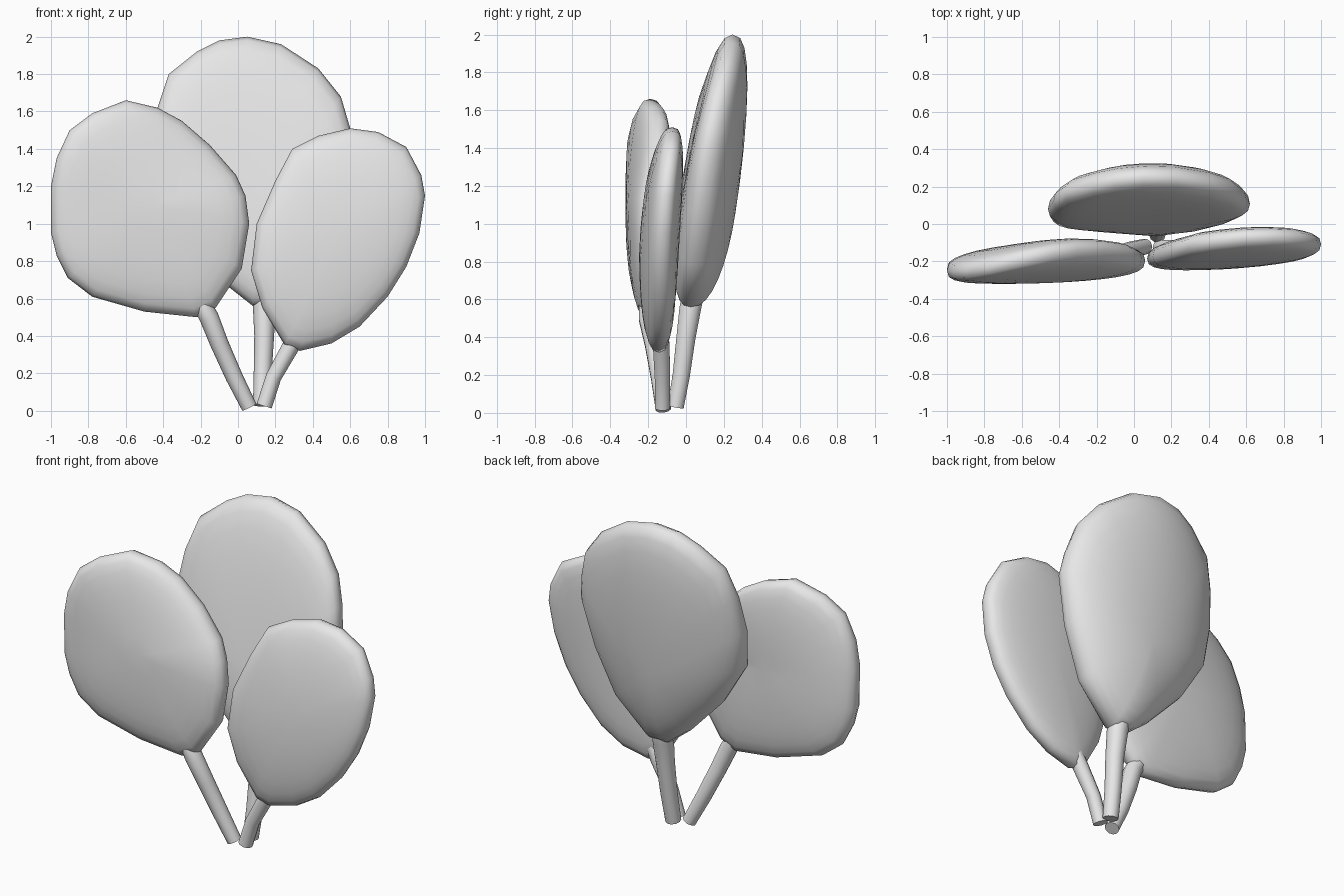
import bpy
import bmesh
import math
from mathutils import Vector

cube = bpy.data.objects.get("Cube")
if cube:
    bpy.data.objects.remove(cube, do_unlink=True)

grey = bpy.data.materials.new("Light grey")
grey.use_nodes = True
grey.diffuse_color = (0.8, 0.8, 0.8, 1)
grey.node_tree.nodes["Principled BSDF"].inputs["Base Color"].default_value = grey.diffuse_color


def finish(bm, name):
    """Turn a bmesh into a smooth-shaded grey object."""
    bmesh.ops.recalc_face_normals(bm, faces=bm.faces)
    mesh = bpy.data.meshes.new(name)
    bm.to_mesh(mesh)
    bm.free()
    mesh.materials.append(grey)
    obj = bpy.data.objects.new(name, mesh)
    bpy.context.collection.objects.link(obj)
    bpy.ops.object.select_all(action="DESELECT")
    obj.select_set(True)
    bpy.context.view_layer.objects.active = obj
    bpy.ops.object.shade_smooth_by_angle(angle=math.radians(70))


def bridge(bm, a, b):
    for i in range(len(a)):
        j = (i + 1) % len(a)
        bm.faces.new((a[i], a[j], b[j], b[i]))


def pad(name, outline, centre, middle, front, back, blunt, steps=8):
    """Cushion-like blade: outline rings shrink to the centre on both sides."""
    cx, cz = centre
    bm = bmesh.new()

    def vert(x, z, offset):
        return bm.verts.new((x, middle(x - cx, z - cz) + offset, z))

    rim = [vert(x, z, 0) for x, z in outline]
    for depth in (-front, back):
        ring = rim
        for s in range(1, steps):
            angle = math.pi / 2 * (1 - s / steps)
            scale, height = math.sin(angle), math.cos(angle) ** blunt
            inner = [vert(cx + (x - cx) * scale, cz + (z - cz) * scale, depth * height)
                     for x, z in outline]
            bridge(bm, ring, inner)
            ring = inner
        pole = vert(cx, cz, depth)
        for i in range(len(ring)):
            bm.faces.new((ring[i], ring[(i + 1) % len(ring)], pole))
    finish(bm, name)


def stem(name, path, sides=10):
    """Bent tube through (x, y, z, radius) stations, cut square to the path."""
    bm = bmesh.new()
    points = [Vector(p[:3]) for p in path]
    rings = []
    for i, p in enumerate(points):
        along = (points[min(i + 1, len(points) - 1)] - points[max(i - 1, 0)]).normalized()
        side = along.cross(Vector((0, 1, 0))).normalized()
        deep = along.cross(side)
        ring = []
        for k in range(sides):
            a = math.tau * k / sides
            ring.append(bm.verts.new(p + path[i][3] * (side * math.cos(a) + deep * math.sin(a))))
        rings.append(ring)
    for a, b in zip(rings, rings[1:]):
        bridge(bm, a, b)
    bm.faces.new(rings[0])
    bm.faces.new(rings[-1])
    finish(bm, name)


# Right blade, broad, its upper half twisted back towards the middle
pad("right_pad",
    [(-.6, 1.66), (-.78, 1.59), (-.9, 1.5), (-.97, 1.35), (-1, 1.2), (-1, .95),
     (-.97, .83), (-.91, .71), (-.78, .61), (-.5, .53), (-.22, .5), (-.12, .55),
     (.02, .76), (.06, 1), (.04, 1.15), (-.01, 1.26), (-.15, 1.42), (-.3, 1.55), (-.43, 1.62)],
    (-.45, 1.1),
    lambda x, z: -.2 + .04 * x - .06 * x * x + max(z, 0) * (.08 + .3 * x), .115, .105, .7)

# Left blade, smaller, its neck bent back to the stem
pad("left_pad",
    [(.6, 1.51), (.75, 1.49), (.9, 1.41), (.98, 1.26), (1, 1.15), (.97, .95),
     (.9, .77), (.8, .61), (.65, .45), (.5, .36), (.33, .32), (.25, .35),
     (.13, .55), (.07, .75), (.1, 1), (.2, 1.23), (.29, 1.4), (.43, 1.47)],
    (.54, .95),
    lambda x, z: -.135 + .06 * x - .07 * x * x + .05 * z + .1 * z * z, .1, .1, .7)

# Tall rear blade, tilted back and fullest towards its base
pad("rear_pad",
    [(.05, 2), (-.1, 1.98), (-.22, 1.92), (-.37, 1.8), (-.43, 1.62), (-.46, 1.4),
     (-.44, 1.16), (-.28, .9), (-.06, .67), (.08, .56), (.2, .56), (.42, .78),
     (.55, 1.08), (.62, 1.37), (.6, 1.51), (.55, 1.68), (.43, 1.83), (.23, 1.96)],
    (.08, 1.05),
    lambda x, z: .1 + .155 * z + .03 * x - .2 * x * x, .14, .16, .8)

# Stems meeting at the base, each tapering away inside its blade
stem("right_stem", [(.06, -.12, .02, .042), (-.02, -.14, .18, .046), (-.1, -.17, .36, .049),
                    (-.155, -.2, .5, .052), (-.2, -.2, .58, .05), (-.26, -.2, .72, .02)])
stem("left_stem", [(.14, -.125, .025, .042), (.19, -.125, .18, .042),
                   (.28, -.13, .34, .046), (.32, -.135, .42, .045), (.38, -.14, .55, .02)])
stem("rear_stem", [(.125, -.055, .03, .045), (.132, -.025, .2, .048), (.14, 0, .4, .053),
                   (.14, .022, .55, .06), (.135, .04, .64, .06), (.12, .07, .82, .02)])
